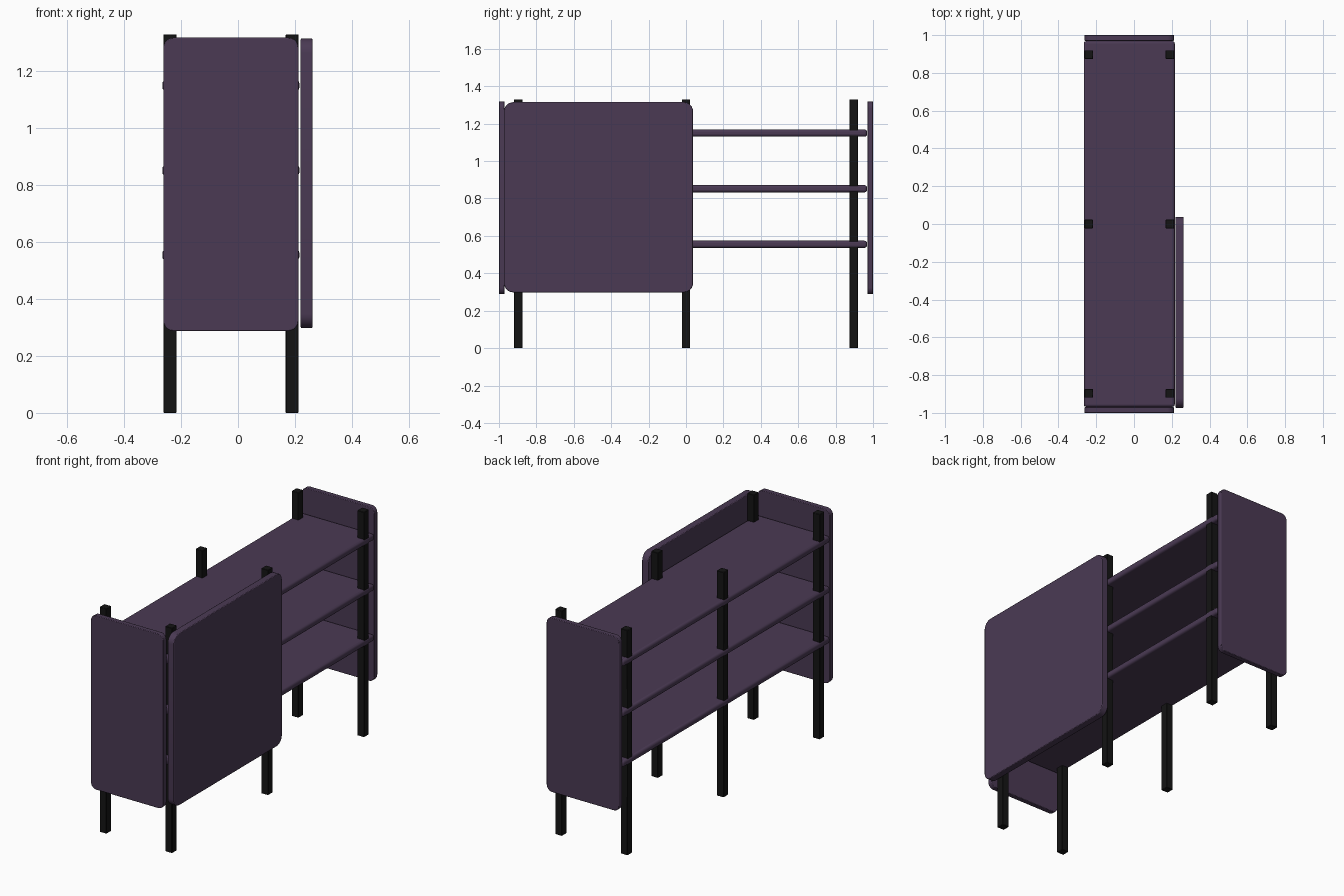
import bpy, bmesh

if "Cube" in bpy.data.objects:
    bpy.data.objects.remove(bpy.data.objects["Cube"])


def material(name, rgb):
    m = bpy.data.materials.new(name)
    m.diffuse_color = (*rgb, 1)
    m.use_nodes = True
    m.node_tree.nodes["Principled BSDF"].inputs["Base Color"].default_value = m.diffuse_color
    return m


PLUM = material("plum_paint", (0.069, 0.042, 0.088))
BLACK = material("black_paint", (0.007, 0.007, 0.007))


def box(name, lo, hi, mat, edge, segs, thin=None, radius=0):
    """Box between two corners; optionally rounds the outline seen along axis
    'thin', then softens the remaining edges with a bevel modifier."""
    size = [h - l for l, h in zip(lo, hi)]
    bm = bmesh.new()
    bmesh.ops.create_cube(bm, size=1)
    bmesh.ops.scale(bm, vec=size, verts=bm.verts)
    if thin is not None:
        corners = [e for e in bm.edges
                   if abs(e.verts[0].co[thin] - e.verts[1].co[thin]) > 1e-4]
        bmesh.ops.bevel(bm, geom=corners, offset=radius, segments=6,
                        profile=0.5, affect='EDGES')
    me = bpy.data.meshes.new(name)
    bm.to_mesh(me)
    bm.free()
    me.materials.append(mat)
    ob = bpy.data.objects.new(name, me)
    ob.location = [(l + h) / 2 for l, h in zip(lo, hi)]
    bpy.context.collection.objects.link(ob)
    bev = ob.modifiers.new("soft_edges", 'BEVEL')
    bev.width, bev.segments = edge, segs
    bev.limit_method, bev.angle_limit = 'ANGLE', 0.7
    bpy.ops.object.select_all(action='DESELECT')
    bpy.context.view_layer.objects.active = ob
    ob.select_set(True)
    bpy.ops.object.shade_smooth_by_angle(angle=0.6)
    return ob


# Six square posts
for y, where in ((-0.897, "front"), (0, "middle"), (0.897, "back")):
    for x, side in ((-0.239, "left"), (0.19, "right")):
        box(f"{where}_{side}_post", (x - 0.0225, y - 0.0225, 0),
            (x + 0.0225, y + 0.0225, 1.33), BLACK, 0.002, 1)

# Three shelves with rounded edges
for i, z in enumerate((0.555, 0.852, 1.15)):
    box(f"shelf_{i + 1}", (-0.266, -0.968, z - 0.019),
        (0.216, 0.968, z + 0.019), PLUM, 0.013, 3)

# End panels with rounded corners
for s, where in ((-1, "front"), (1, "back")):
    y0, y1 = sorted((s * 0.97, s))
    box(f"{where}_end_panel", (-0.262, y0, 0.288), (0.212, y1, 1.318),
        PLUM, 0.003, 2, thin=1, radius=0.035)

# Sliding door on the right side
box("sliding_door", (0.22, -0.973, 0.298), (0.262, 0.038, 1.315),
    PLUM, 0.004, 2, thin=0, radius=0.05)
